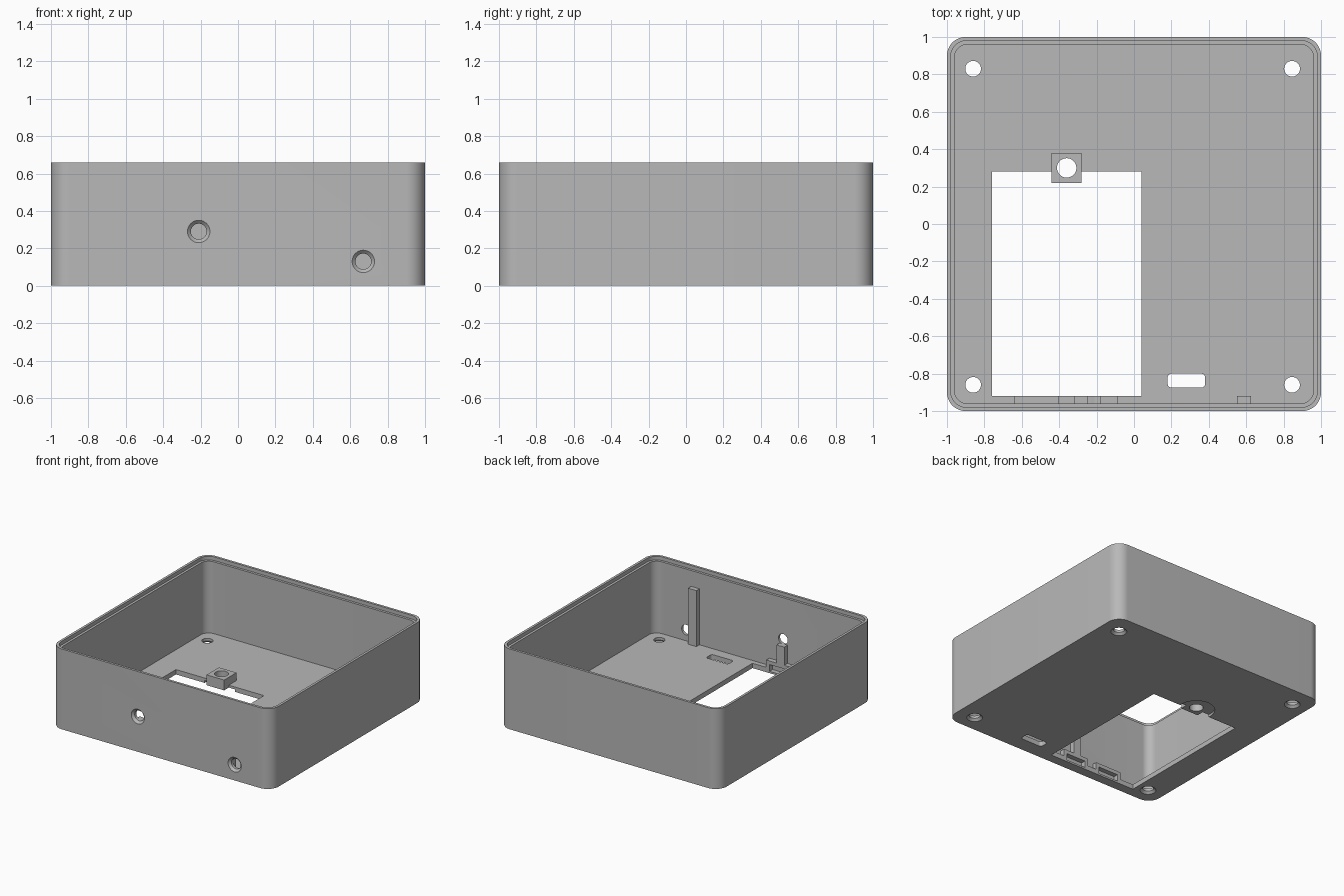
import bpy, math

if "Cube" in bpy.data.objects:
    bpy.data.objects.remove(bpy.data.objects["Cube"])

H, FLOOR, INNER = 0.66, 0.04, 0.96

grey = bpy.data.materials.new("grey plastic")
grey.diffuse_color = (0.48, 0.48, 0.48, 1)
grey.use_nodes = True
grey.node_tree.nodes["Principled BSDF"].inputs["Base Color"].default_value = grey.diffuse_color


def make(name, verts, faces):
    me = bpy.data.meshes.new(name)
    me.from_pydata(verts, [], faces)
    me.materials.append(grey)
    ob = bpy.data.objects.new(name, me)
    bpy.context.collection.objects.link(ob)
    return ob


def loft(name, rings):
    """Closed solid through equal-length rings, bottom to top."""
    n = len(rings[0])
    verts = [p for r in rings for p in r]
    faces = [tuple(reversed(range(n))), tuple(range(len(verts) - n, len(verts)))]
    for k in range(len(rings) - 1):
        for i in range(n):
            j = (i + 1) % n
            faces.append((k * n + i, k * n + j, (k + 1) * n + j, (k + 1) * n + i))
    return make(name, verts, faces)


def rounded(name, x0, x1, y0, y1, z0, z1, r, seg=12):
    outline = []
    for cx, cy, a0 in ((x1 - r, y1 - r, 0), (x0 + r, y1 - r, 90),
                       (x0 + r, y0 + r, 180), (x1 - r, y0 + r, 270)):
        for i in range(seg + 1):
            a = math.radians(a0 + 90 * i / seg)
            outline.append((cx + r * math.cos(a), cy + r * math.sin(a)))
    return loft(name, [[(x, y, z) for x, y in outline] for z in (z0, z1)])


def box(name, x0, x1, y0, y1, z0, z1):
    c = ((x0, y0), (x1, y0), (x1, y1), (x0, y1))
    return loft(name, [[(x, y, z) for x, y in c] for z in (z0, z1)])


def turned(name, profile, n=32):
    """Round solid along z from (radius, z) pairs."""
    t = [2 * math.pi * i / n for i in range(n)]
    return loft(name, [[(r * math.cos(a), r * math.sin(a), z) for a in t] for r, z in profile])


def boolean(ob, tool, op="DIFFERENCE"):
    m = ob.modifiers.new(op, "BOOLEAN")
    m.operation, m.solver, m.object = op, "EXACT", tool
    bpy.context.view_layer.objects.active = ob
    bpy.ops.object.modifier_apply(modifier=m.name)
    bpy.data.objects.remove(tool)


# Hollow tray with a stepped rim
case = rounded("case", -1, 1, -1, 1, 0, H, 0.1)
boolean(case, rounded("cavity", -INNER, INNER, -INNER, INNER, FLOOR, H + 0.1, 0.07))
boolean(case, rounded("rim_step", -0.98, 0.98, -0.98, 0.98, H - 0.03, H + 0.1, 0.085))

# Raised covers over the two latch slots at the front of the window
latches = ((-0.64, -0.40), (-0.32, -0.085))
for x0, x1 in latches:
    boolean(case, box("latch_cover", x0, x1, -0.98, -0.92, 0.02, 0.10), "UNION")

# Ribs on the inside of the front wall
for x0, x1, top in ((-0.25, -0.18, 0.25), (0.55, 0.625, 0.50)):
    boolean(case, box("rib", x0, x1, -0.98, -0.92, 0.03, top), "UNION")

# Battery window, latch slots and cable slot
boolean(case, box("window", -0.76, 0.04, -0.92, 0.28, -0.1, 0.3))
for x0, x1 in latches:
    boolean(case, box("latch_slot", x0 + 0.03, x1 - 0.03, -0.96, -0.90, 0.015, 0.07))
boolean(case, rounded("cable_slot", 0.18, 0.38, -0.875, -0.80, -0.1, 0.2, 0.02, 6))

# Round recess, square nut block and its bore
recess = turned("recess", ((0.14, -0.1), (0.14, 0.02)), 48)
recess.location = (-0.36, 0.30, 0)
bpy.context.view_layer.update()
boolean(case, recess)
boolean(case, box("nut_block", -0.44, -0.28, 0.22, 0.38, 0.02, 0.105), "UNION")
bore = turned("bore", ((0.052, -0.1), (0.052, 0.3)))
bore.location = (-0.36, 0.30, 0)
bpy.context.view_layer.update()
boolean(case, bore)

# Countersunk screw holes in the floor corners and in the front wall
SINK = ((0.085, -0.025), (0.042, 0.018), (0.042, 0.2))
spots = [((x, y, 0), 0) for x in (-0.86, 0.845) for y in (-0.86, 0.83)]
spots += [((-0.21, -1, 0.29), -90), ((0.67, -1, 0.13), -90)]
for loc, tilt in spots:
    hole = turned("screw_hole", SINK)
    hole.location = loc
    hole.rotation_euler.x = math.radians(tilt)
    bpy.context.view_layer.update()
    boolean(case, hole)

# Smooth the round corners and bores, keep the edges sharp
bpy.ops.object.select_all(action="DESELECT")
case.select_set(True)
bpy.context.view_layer.objects.active = case
bpy.ops.object.shade_smooth_by_angle(angle=math.radians(30))
